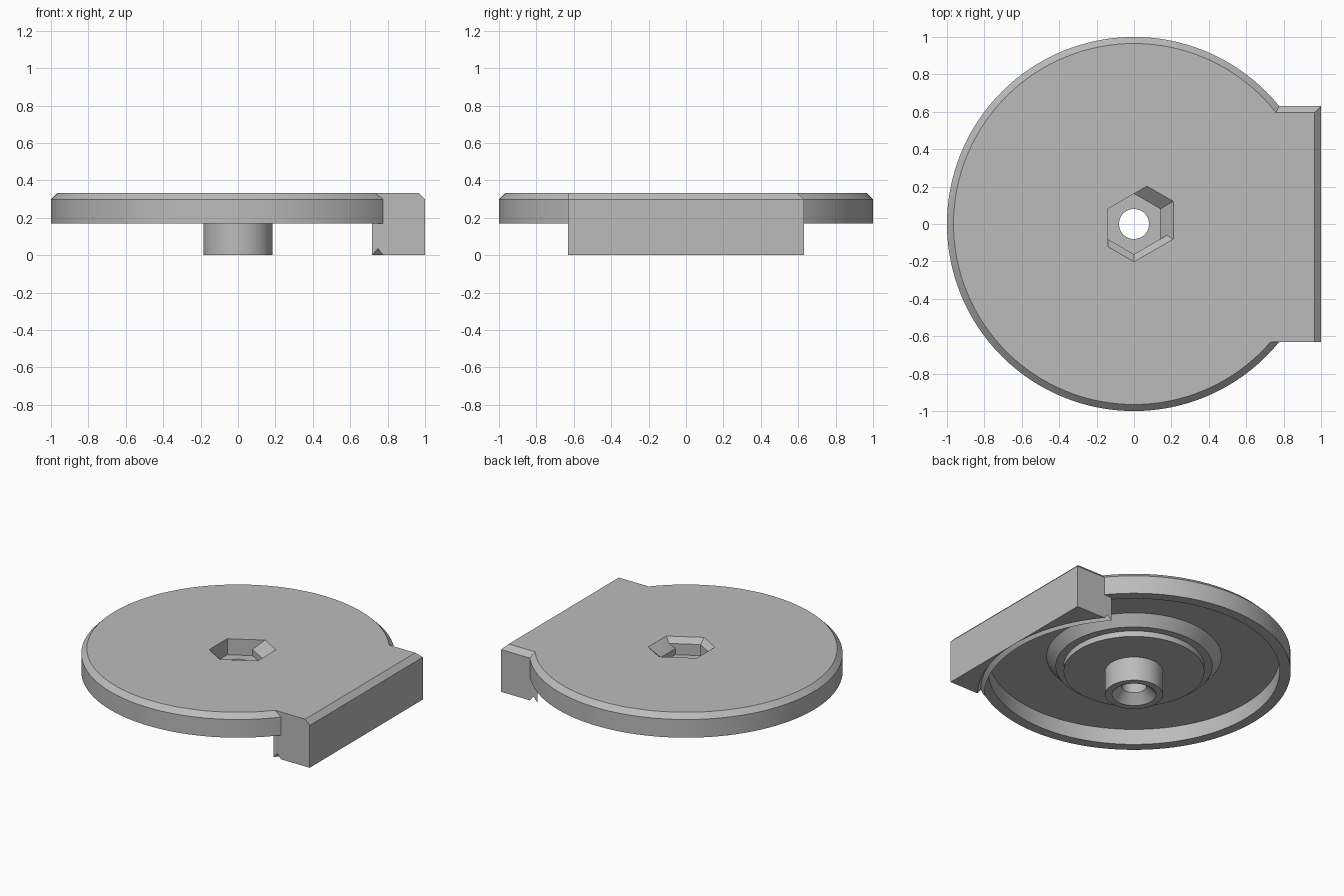
import bpy, bmesh
from math import cos, sin, tan, pi, radians

cube = bpy.data.objects.get("Cube")
if cube:
    bpy.data.objects.remove(cube, do_unlink=True)

grey = bpy.data.materials.new("plain grey")
grey.use_nodes = True
GREY = (0.5, 0.5, 0.5, 1)
grey.diffuse_color = GREY
grey.node_tree.nodes["Principled BSDF"].inputs["Base Color"].default_value = GREY

TOP, RIM, CHAMFER = 0.333, 0.17, 0.035
SEGMENTS = 128


def finish(name, bm):
    bmesh.ops.recalc_face_normals(bm, faces=bm.faces)
    mesh = bpy.data.meshes.new(name)
    bm.to_mesh(mesh)
    bm.free()
    mesh.materials.append(grey)
    obj = bpy.data.objects.new(name, mesh)
    bpy.context.collection.objects.link(obj)
    return obj


def bridge(bm, rings, closed):
    """Join neighbouring rings of equal length with quads."""
    n = len(rings[0])
    for k in range(len(rings) if closed else len(rings) - 1):
        a, b = rings[k], rings[(k + 1) % len(rings)]
        for i in range(n):
            j = (i + 1) % n
            bm.faces.new((a[i], a[j], b[j], b[i]))


def lathe(name, profile):
    """Turn a closed (radius, z) profile around the z axis."""
    bm = bmesh.new()
    angles = [2 * pi * i / SEGMENTS for i in range(SEGMENTS)]
    rings = [[bm.verts.new((r * cos(a), r * sin(a), z)) for a in angles]
             for r, z in profile]
    bridge(bm, rings, True)
    return finish(name, bm)


def loft(name, sections):
    """Capped solid through (points, z) sections."""
    bm = bmesh.new()
    rings = [[bm.verts.new((x, y, z)) for x, y in pts] for pts, z in sections]
    bridge(bm, rings, False)
    bm.faces.new(rings[0])
    bm.faces.new(rings[-1])
    return finish(name, bm)


def boolean(target, tool, operation):
    mod = target.modifiers.new(operation, 'BOOLEAN')
    mod.operation, mod.solver, mod.object = operation, 'EXACT', tool
    bpy.context.view_layer.objects.active = target
    bpy.ops.object.modifier_apply(modifier=mod.name)
    bpy.data.objects.remove(tool, do_unlink=True)


def hexagon(offsets, inradius=0.14):
    """Corners of a hexagon whose sides are each pushed out by an offset."""
    points = []
    for i in range(6):
        a = radians(60 * i)
        d0, d1 = inradius + offsets[i], inradius + offsets[(i + 1) % 6]
        t = (d1 - d0 * cos(pi / 3)) / sin(pi / 3)
        points.append((d0 * cos(a) - t * sin(a), d0 * sin(a) + t * cos(a)))
    return points


def rectangle(x0, x1, y0, y1):
    return [(x0, y0), (x1, y0), (x1, y1), (x0, y1)]


# Round cover with bored boss, stepped hub and hollow underside
cover = lathe("round_cover", [
    (0.08, 0.06), (0.14, 0), (0.185, 0), (0.185, RIM), (0.449, RIM),
    (0.449, 0.21), (0.5, 0.21), (0.558, 0.28), (0.93, 0.28), (0.93, RIM),
    (1, RIM), (1, TOP - CHAMFER), (1 - CHAMFER, TOP), (0.08, TOP)])

# Side block, chamfered on its outer and back top edges
low = rectangle(0.6, 1, -0.63, 0.63)
high = rectangle(0.6, 1 - CHAMFER, -0.63, 0.63 - CHAMFER)
block = loft("side_block", [(low, 0), (low, TOP - CHAMFER), (high, TOP)])

# Curved inner wall of the block and the V groove below it
wall_cutter = lathe("wall_cutter", [
    (0.5, -0.05), (1.029, -0.05), (0.978, 0.035), (0.955, 0),
    (0.955, 0.5), (0.5, 0.5)])
boolean(block, wall_cutter, 'DIFFERENCE')
boolean(cover, block, 'UNION')

# Hexagonal nut pocket with uneven chamfers on four sides
c = CHAMFER
sides = [2 * c, 2 * c, 0, 0, c, c]
pocket = loft("pocket_cutter", [
    (hexagon([0] * 6), 0.22),
    (hexagon([0] * 6), TOP - 2 * c),
    (hexagon([s - c if s > c else 0 for s in sides]), TOP - c),
    (hexagon(sides), TOP),
    (hexagon(sides), TOP + 0.1)])
boolean(cover, pocket, 'DIFFERENCE')

bpy.ops.object.select_all(action='DESELECT')
cover.select_set(True)
bpy.context.view_layer.objects.active = cover
bpy.ops.object.shade_smooth_by_angle(angle=radians(25))
